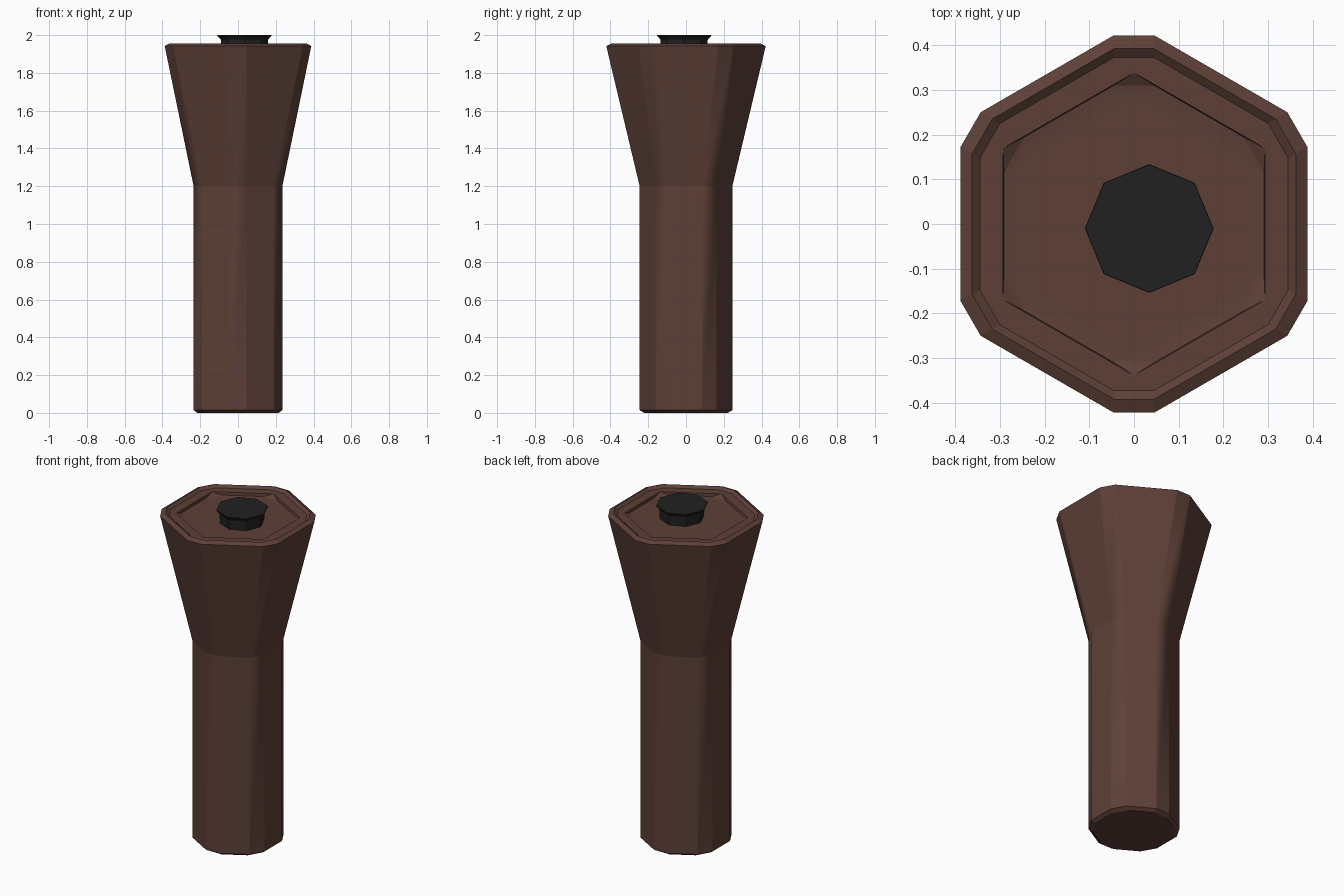
import bpy, bmesh, math
from mathutils import Vector

if "Cube" in bpy.data.objects:
    bpy.data.objects.remove(bpy.data.objects["Cube"])


def make_material(name, rgb):
    mat = bpy.data.materials.new(name)
    mat.use_nodes = True
    mat.diffuse_color = (*rgb, 1)
    mat.node_tree.nodes["Principled BSDF"].inputs["Base Color"].default_value = (*rgb, 1)
    return mat


brown = make_material("dark_brown", (0.109, 0.051, 0.038))
black = make_material("soft_black", (0.0152, 0.0152, 0.0152))


def hex_ring(apothem, z, cut):
    """Hexagon with its corners on +-y, each corner cut off by half-width cut."""
    points = []
    for k in range(6):
        angle = math.radians(30 + 60 * k)
        out = Vector((math.cos(angle), math.sin(angle), 0))
        side = Vector((-out.y, out.x, 0))
        dist = apothem / math.cos(math.pi / 6) - cut * math.tan(math.pi / 6)
        for s in (-1, 1):
            points.append(out * dist + side * s * cut + Vector((0, 0, z)))
    return points


def oct_ring(radius, z):
    return [Vector((radius * math.cos(k * math.pi / 4),
                    radius * math.sin(k * math.pi / 4), z)) for k in range(8)]


def loft(name, rings, mat):
    """Skin a stack of rings and close both ends."""
    bm = bmesh.new()
    loops = [[bm.verts.new(p) for p in ring] for ring in rings]
    n = len(loops[0])
    for low, high in zip(loops, loops[1:]):
        for i in range(n):
            j = (i + 1) % n
            bm.faces.new((low[i], low[j], high[j], high[i]))
    bm.faces.new(loops[0][::-1])
    bm.faces.new(loops[-1])
    bmesh.ops.remove_doubles(bm, verts=bm.verts, dist=0.0005)
    bmesh.ops.recalc_face_normals(bm, faces=bm.faces)
    mesh = bpy.data.meshes.new(name)
    bm.to_mesh(mesh)
    bm.free()
    mesh.materials.append(mat)
    obj = bpy.data.objects.new(name, mesh)
    bpy.context.collection.objects.link(obj)
    return obj


# Body: straight shaft, flared head, stepped rim and shallow hexagonal dish
CUT, WAIST, FLOOR = 0.045, 1.2, 1.918
profile = [
    (0.215, 0.0, CUT), (0.235, 0.015, CUT), (0.235, WAIST, CUT),
    (0.388, 1.942, CUT), (0.362, 1.956, CUT), (0.345, 1.942, CUT),
    (0.293, 1.942, 0), (0.291, 1.925, CUT), (0.241, FLOOR, 0),
]
body = loft("flared_body", [hex_ring(*p) for p in profile], brown)

# Flat facets, with narrow corner strips blending into the wide sides at the waist
mesh = body.data
sides = [p for p in mesh.polygons if abs(p.normal.z) < 0.4]
wide = [p for p in sides if math.cos(6 * math.atan2(p.normal.y, p.normal.x)) > 0]
normals = [Vector((0, 0, 1))] * len(mesh.loops)
for poly in mesh.polygons:
    poly.use_smooth = True
    is_strip = poly in sides and poly not in wide
    for li in poly.loop_indices:
        vi = mesh.loops[li].vertex_index
        z = mesh.vertices[vi].co.z
        normals[li] = poly.normal.copy()
        if is_strip and abs(z - WAIST) < 0.001:
            for other in wide:
                same_tier = (other.center.z > WAIST) == (poly.center.z > WAIST)
                if vi in other.vertices and same_tier:
                    normals[li] = other.normal.copy()
        elif abs(z - FLOOR) < 0.001:
            normals[li] = Vector((0, 0, 1))
mesh.normals_split_custom_set(normals)

# Off-centre octagonal plug with a flared lip
plug = loft("top_plug", [oct_ring(r, z) for r, z in (
    (0.122, 1.91), (0.125, 1.975), (0.132, 1.985), (0.144, 1.996), (0.143, 2.0))], black)
plug.location = (0.034, -0.01, 0)
